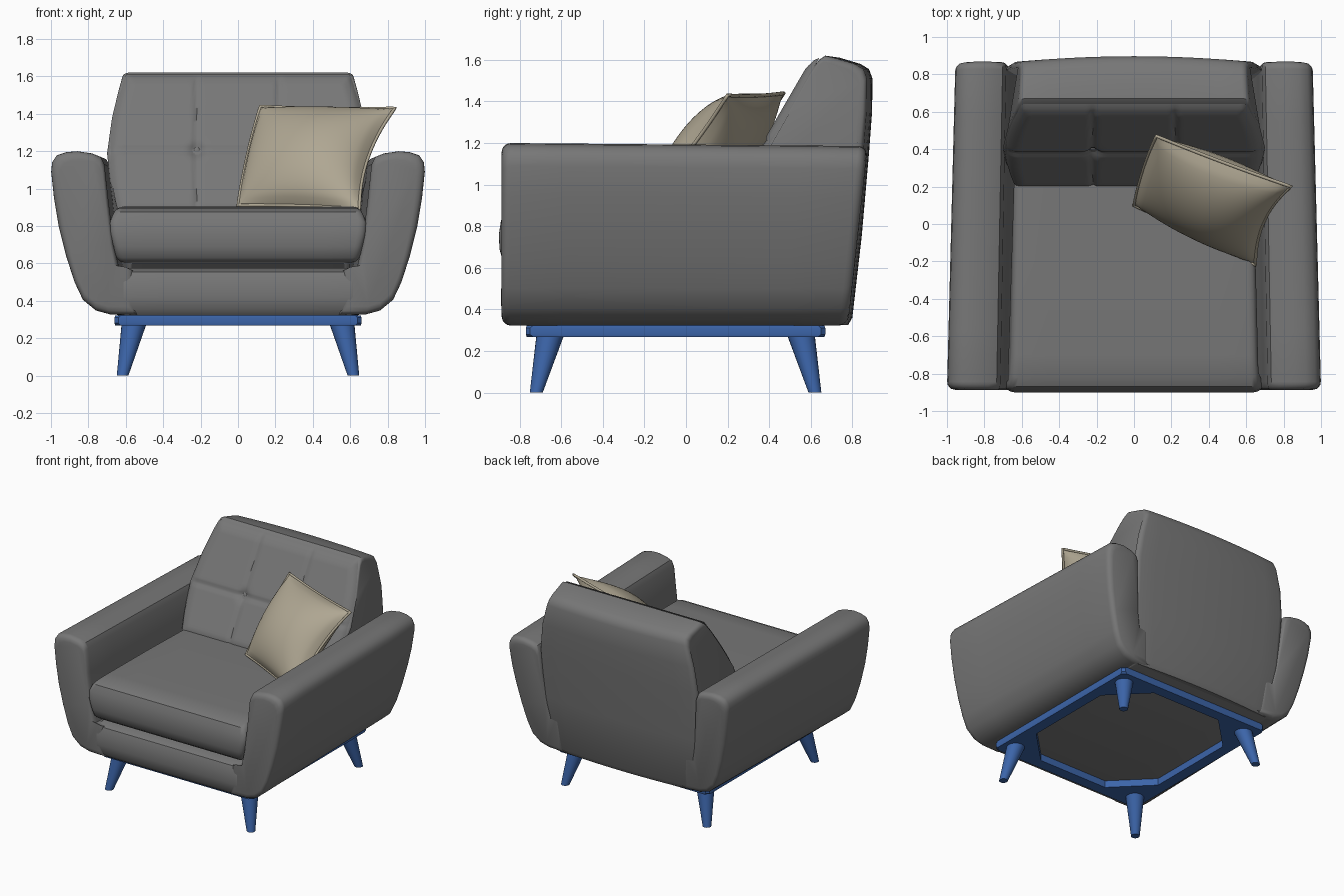
import bpy, math
from mathutils import Vector

if "Cube" in bpy.data.objects:
    bpy.data.objects.remove(bpy.data.objects["Cube"])


def material(name, rgb):
    m = bpy.data.materials.new(name)
    m.diffuse_color = (*rgb, 1)
    m.use_nodes = True
    m.node_tree.nodes["Principled BSDF"].inputs["Base Color"].default_value = m.diffuse_color
    return m


BLUE = material("blue_wood", (0.045, 0.13, 0.40))
TAN = material("tan_fabric", (0.43, 0.385, 0.29))
GREY = material("grey_fabric", (0.185, 0.185, 0.185))


def make(name, verts, faces, mat=GREY, angle=40):
    me = bpy.data.meshes.new(name)
    me.from_pydata([tuple(v) for v in verts], [], faces)
    me.update()
    ob = bpy.data.objects.new(name, me)
    bpy.context.collection.objects.link(ob)
    me.materials.append(mat)
    bpy.ops.object.select_all(action='DESELECT')
    ob.select_set(True)
    bpy.context.view_layer.objects.active = ob
    bpy.ops.object.mode_set(mode='EDIT')
    bpy.ops.mesh.select_all(action='SELECT')
    bpy.ops.mesh.normals_make_consistent(inside=False)
    bpy.ops.object.mode_set(mode='OBJECT')
    bpy.ops.object.shade_smooth_by_angle(angle=math.radians(angle))
    return ob


def loft(name, rings, mat=GREY, closed=False):
    """Skin equal-length rings; cap the ends unless the rings form a loop."""
    n, k = len(rings[0]), len(rings)
    faces = []
    for r in range(k if closed else k - 1):
        a, b = r * n, ((r + 1) % k) * n
        faces += [(a + i, a + (i + 1) % n, b + (i + 1) % n, b + i) for i in range(n)]
    if not closed:
        faces += [tuple(range(n)), tuple(range((k - 1) * n, k * n))]
    return make(name, [v for ring in rings for v in ring], faces, mat)


def sweep(name, profile, t0, t1, rt, inset, place, mid=6):
    """Sweep a 2D profile from t0 to t1 with rounded ends."""
    lo = [min(p[j] for p in profile) for j in (0, 1)]
    hi = [max(p[j] for p in profile) for j in (0, 1)]
    c = [(l + h) / 2 for l, h in zip(lo, hi)]
    half = [(h - l) / 2 for l, h in zip(lo, hi)]
    angs = [math.radians(a) for a in (90, 60, 40, 20, 0)]
    ends = [(rt * (1 - math.sin(a)), inset * (1 - math.cos(a))) for a in angs]
    stations = [(t0 + t, s) for t, s in ends]
    stations += [(t0 + rt + (t1 - t0 - 2 * rt) * i / mid, 0) for i in range(1, mid)]
    stations += [(t1 - t, s) for t, s in reversed(ends)]
    rings = []
    for t, s in stations:
        f = [1 - s / h for h in half]
        rings.append([place(i, c[0] + (p[0] - c[0]) * f[0], c[1] + (p[1] - c[1]) * f[1], t)
                      for i, p in enumerate(profile)])
    return loft(name, rings)


# Arms: curved shell profile (x, z), swept from front to a sloping back
arm = [(0.54, 0.323), (0.68, 0.326), (0.76, 0.348), (0.83, 0.405), (0.875, 0.50),
       (0.92, 0.64), (0.96, 0.80), (0.985, 0.95), (1.0, 1.09), (0.995, 1.14),
       (0.97, 1.178), (0.92, 1.195), (0.86, 1.20), (0.78, 1.188), (0.735, 1.17),
       (0.715, 1.13), (0.695, 0.95), (0.665, 0.70), (0.635, 0.57), (0.56, 0.56)]
for side, label in ((-1, "left"), (1, "right")):
    def place_arm(i, x, z, t, s=side):
        back = 0.78 + (z - 0.33) * 0.107
        return (s * x * (1 - 0.045 * t), -0.887 + t * (back + 0.887), z - 0.015 * t * (z > 0.9))
    sweep(label + "_arm", arm, 0, 1, 0.025, 0.045, place_arm)

# Lower body between the arms
rail = [(-0.85, 0.322), (-0.88, 0.355), (-0.889, 0.42), (-0.889, 0.50), (-0.87, 0.555),
        (-0.82, 0.575), (0.70, 0.575), (0.77, 0.34), (0.74, 0.322)]
sweep("front_rail_and_base", rail, -0.62, 0.62, 0.02, 0.01, lambda i, y, z, t: (t, y, z))

# Seat cushion: side profile (y, z, half width)
seat = [(-0.85, 0.605, 0.65), (-0.88, 0.63, 0.66), (-0.897, 0.69, 0.67), (-0.90, 0.76, 0.685),
        (-0.89, 0.825, 0.69), (-0.87, 0.875, 0.675), (-0.82, 0.897, 0.665), (-0.70, 0.902, 0.66),
        (-0.2, 0.905, 0.65), (0.32, 0.90, 0.64), (0.32, 0.605, 0.62)]
sweep("seat_cushion", seat, -1, 1, 0.07, 0.035,
      lambda i, y, z, t: (t * seat[i][2], y, z), 8)

# Backrest: side profile (y, z, half width), bowed outward at the rear
back = [(0.24, 0.60, 0.60), (0.225, 0.90, 0.65), (0.31, 1.05, 0.685), (0.395, 1.20, 0.70),
        (0.515, 1.40, 0.673), (0.60, 1.545, 0.64), (0.64, 1.60, 0.625), (0.67, 1.62, 0.62),
        (0.74, 1.61, 0.615), (0.84, 1.58, 0.61), (0.88, 1.555, 0.61), (0.897, 1.51, 0.62),
        (0.895, 1.35, 0.66), (0.88, 1.15, 0.685), (0.845, 0.75, 0.675), (0.80, 0.36, 0.63),
        (0.78, 0.325, 0.625), (0.55, 0.325, 0.60)]
sweep("backrest", back, -1, 1, 0.06, 0.03,
      lambda i, y, z, t: (t * back[i][2], y - (0.03 * t * t if y > 0.7 else 0), z), 10)

# Tufted front of the backrest: seams and two button dimples pressed into a grid
NU, NV = 84, 52
verts = []
for j in range(NV + 1):
    v = j / NV
    z = 0.86 + 0.75 * v
    w = 0.685 - 0.42 * (z - 1.2) ** 2 - 0.04 * max(0, z - 1.2)
    for i in range(NU + 1):
        u = 2 * i / NU - 1
        x = u * w
        edge = min((1 - abs(u)) * w, v * 0.75, (1 - v) * 0.75)
        dx, dz = abs(x) - 0.22, z - 1.2
        dent = 0.012 * max(math.exp(-(dx / 0.014) ** 2), math.exp(-(dz / 0.014) ** 2))
        dent += 0.025 * math.exp(-(dx * dx + dz * dz) / 0.035 ** 2)
        rise = 0.033 * min(1, edge / 0.06) ** 0.5 - dent * min(1, edge / 0.05)
        verts.append((x, 0.23 + (z - 0.9) * 0.58 - rise, z + rise * 0.2))
R = NU + 1
faces = [(j * R + i, j * R + i + 1, (j + 1) * R + i + 1, (j + 1) * R + i)
         for j in range(NV) for i in range(NU)]
make("tufted_back_panel", verts, faces, GREY, 50)
for s in (-1, 1):
    bpy.ops.mesh.primitive_uv_sphere_add(segments=16, ring_count=8, radius=0.02,
                                         location=(s * 0.22, 0.405, 1.2))
    button = bpy.context.object
    button.name = "back_button"
    button.scale = (1, 0.6, 1)
    button.data.materials.append(GREY)
    bpy.ops.object.shade_smooth()

# Base frame: rectangular ring with an octagonal opening
rings = []
for sx, sy, first in ((1, 1, 0), (-1, 1, 1), (-1, -1, 0), (1, -1, 1)):
    pair = [((0.66, 0.70), (0.57, 0.36)), ((0.64, 0.72), (0.30, 0.63))]
    for o, inn in (pair[::-1] if first else pair):
        o = Vector((sx * o[0], sy * o[1] - 0.05))
        n = Vector((sx * inn[0], sy * inn[1] - 0.05))
        m = o + (n - o).normalized() * 0.015
        rings.append([(p.x, p.y, z) for p, z in ((m, 0.268), (o, 0.28), (o, 0.31), (m, 0.322),
                                                 (n, 0.326), (n, 0.268))])
loft("base_frame", rings, BLUE, closed=True)

# Four splayed, tapered legs
for sx in (-1, 1):
    for sy, label in ((-1, "front_leg"), (1, "back_leg")):
        rings = []
        for x, y, z, r in ((0.617, 0.67, 0, 0.031), (0.555, 0.602, 0.28, 0.067)):
            rings.append([(sx * x + r * math.cos(a * math.pi / 12),
                           sy * y - 0.05 + r * math.sin(a * math.pi / 12), z) for a in range(24)])
        loft(label, rings, BLUE)

# Throw pillow: two bulging sheets between four corners, pinched along the edges
TL, TR, BR, BL = (Vector(p) for p in ((0.12, 0.47, 1.44), (0.84, 0.20, 1.43),
                                      (0.65, -0.22, 0.89), (0.0, 0.10, 0.91)))
NORMAL = Vector((-0.285, -0.75, 0.595))


def pillow_point(a, b, side):
    pinch = 0.15 if a > 0 else -0.03
    p, q = a * (1 - pinch * (1 - b * b)), b * (1 - 0.03 * (1 - a * a))
    u, v = (p + 1) / 2, (q + 1) / 2
    base = BL.lerp(BR, u).lerp(TL.lerp(TR, u), v)
    return base + NORMAL * side * 0.165 * (max(0, (1 - a * a) * (1 - b * b))) ** 0.6


N = 28
verts, faces = [], []
for side in (-1, 1):
    off = len(verts)
    verts += [pillow_point(2 * i / N - 1, 2 * j / N - 1, side)
              for j in range(N + 1) for i in range(N + 1)]
    for j in range(N):
        for i in range(N):
            k = off + j * (N + 1) + i
            f = (k, k + 1, k + N + 2, k + N + 1)
            faces.append(f if side > 0 else f[::-1])
make("throw_pillow", verts, faces, TAN, 60)

# Piping along the pillow seam
line = [2 * i / N - 1 for i in range(N)]
border = ([(s, -1) for s in line] + [(1, s) for s in line]
          + [(-s, 1) for s in line] + [(-1, -s) for s in line])
curve = bpy.data.curves.new("pillow_piping", 'CURVE')
curve.dimensions = '3D'
curve.bevel_depth = 0.009
curve.bevel_resolution = 2
spline = curve.splines.new('POLY')
spline.points.add(len(border) - 1)
for pt, (a, b) in zip(spline.points, border):
    pt.co = (*pillow_point(a, b, 0), 1)
spline.use_cyclic_u = True
curve.materials.append(TAN)
bpy.context.collection.objects.link(bpy.data.objects.new("pillow_piping", curve))
